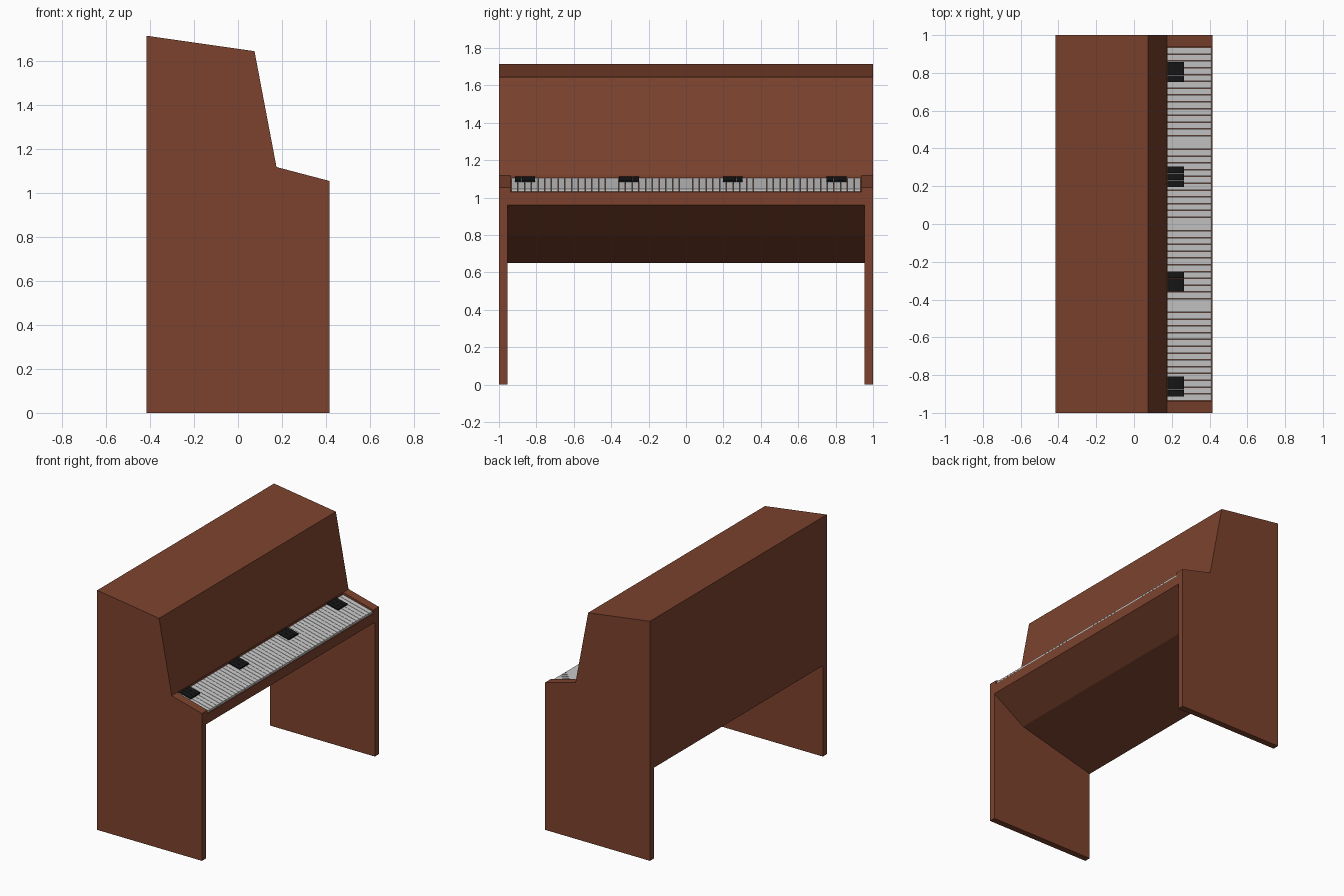
import bpy, bmesh

if "Cube" in bpy.data.objects:
    bpy.data.objects.remove(bpy.data.objects["Cube"])


def material(name, color):
    m = bpy.data.materials.new(name)
    m.diffuse_color = (*color, 1)
    m.use_nodes = True
    m.node_tree.nodes["Principled BSDF"].inputs["Base Color"].default_value = m.diffuse_color
    return m


wood = material("wood", (0.2, 0.055, 0.027))
ivory = material("ivory", (0.55, 0.55, 0.55))
ebony = material("ebony", (0.008, 0.008, 0.008))


def prism(name, profile, spans, mat):
    """Extrude an (x, z) profile along y over each (y0, y1) span."""
    bm = bmesh.new()
    for y0, y1 in spans:
        face = bm.faces.new([bm.verts.new((x, y0, z)) for x, z in profile])
        ext = bmesh.ops.extrude_face_region(bm, geom=[face])["geom"]
        moved = [v for v in ext if isinstance(v, bmesh.types.BMVert)]
        bmesh.ops.translate(bm, verts=moved, vec=(0, y1 - y0, 0))
    bmesh.ops.recalc_face_normals(bm, faces=bm.faces)
    mesh = bpy.data.meshes.new(name)
    bm.to_mesh(mesh)
    bm.free()
    mesh.materials.append(mat)
    obj = bpy.data.objects.new(name, mesh)
    bpy.context.collection.objects.link(obj)
    return obj


def cut(obj, cutter):
    cutter.hide_render = True
    mod = obj.modifiers.new("cut", "BOOLEAN")
    mod.operation = "DIFFERENCE"
    mod.solver = "EXACT"
    mod.object = cutter
    bpy.context.view_layer.objects.active = obj
    bpy.ops.object.modifier_apply(modifier=mod.name)
    bpy.data.objects.remove(cutter)


# Cabinet: one full-width silhouette
cabinet = prism("cabinet", [(-0.415, 0), (0.415, 0), (0.415, 1.055), (0.175, 1.118),
                            (0.075, 1.645), (-0.415, 1.715)], [(-1, 1)], wood)

# Open leg space below, leaving the two side panels
cut(cabinet, prism("leg_space_cutter",
                   [(0.6, -0.2), (0.6, 0.96), (0.415, 0.96), (0.165, 0.80),
                    (-0.415, 0.65), (-0.6, 0.603), (-0.6, -0.2)], [(-0.955, 0.955)], wood))

# Recess for the keyboard between the cheeks
cut(cabinet, prism("key_recess_cutter",
                   [(0.6, 1.03), (0.415, 1.03), (0.177, 1.085), (0.177, 1.25), (0.6, 1.25)],
                   [(-0.937, 0.937)], wood))

# White keys
count, half, gap = 52, 0.935, 0.0025
pitch = 2 * half / count
spans = [(-half + i * pitch + gap / 2, -half + (i + 1) * pitch - gap / 2) for i in range(count)]
prism("white_keys", [(0.41, 1.032), (0.41, 1.046), (0.178, 1.104), (0.178, 1.086)], spans, ivory)

# Black keys in four groups of three
spans = []
for centre in (-0.86, -0.305, 0.25, 0.805):
    for k in (-1, 0, 1):
        y = centre + k * pitch
        spans.append((y - 0.0172, y + 0.0172))
prism("black_keys", [(0.265, 1.075), (0.265, 1.092), (0.178, 1.113), (0.178, 1.095)], spans, ebony)
